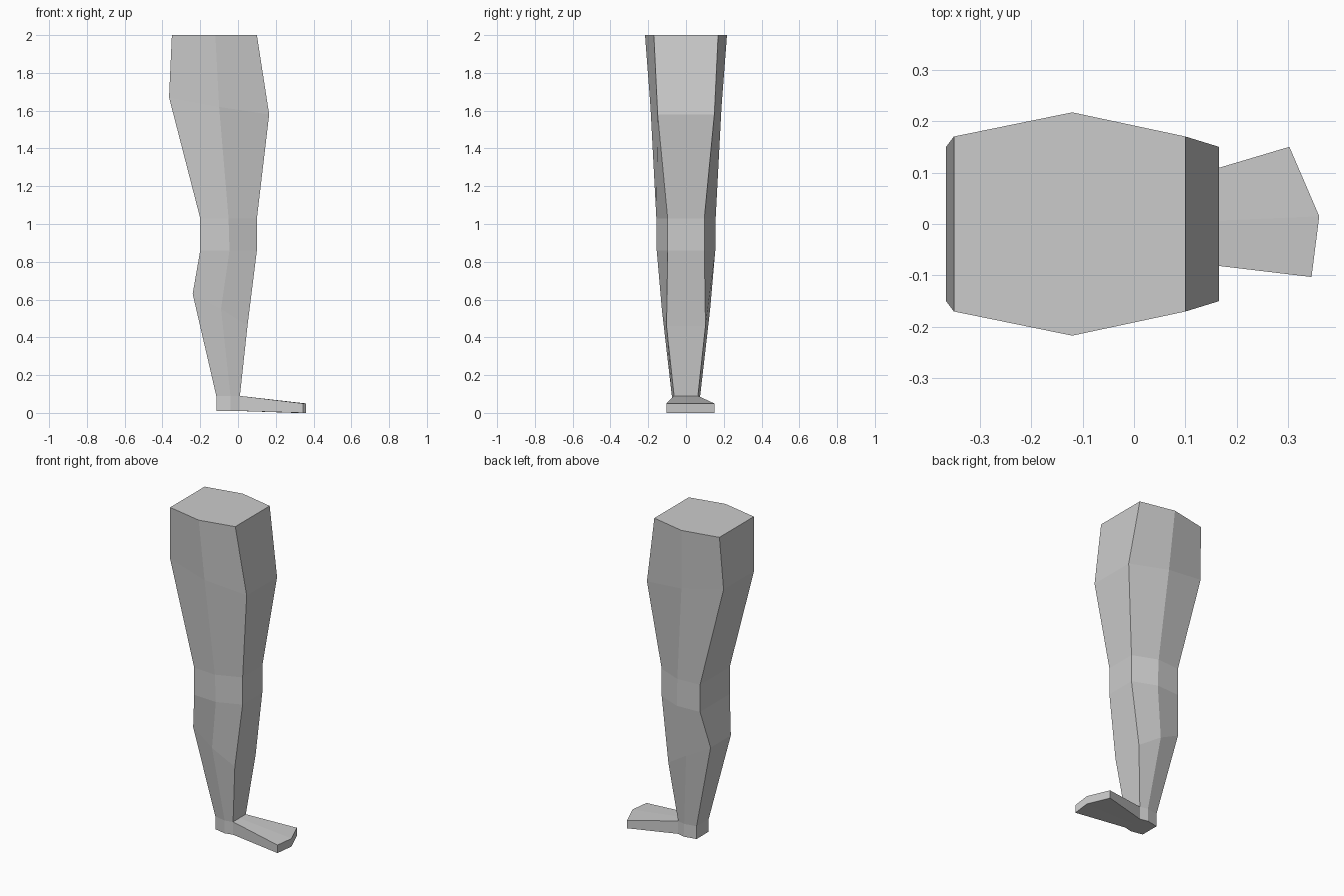
import bpy
import bmesh

default_cube = bpy.data.objects.get("Cube")
if default_cube:
    bpy.data.objects.remove(default_cube, do_unlink=True)


def make_material(name, grey):
    """One flat grey material."""
    material = bpy.data.materials.new(name)
    material.use_nodes = True
    colour = (grey, grey, grey, 1)
    material.diffuse_color = colour
    material.node_tree.nodes["Principled BSDF"].inputs["Base Color"].default_value = colour
    return material


def loft(name, rings, material, cap_start=True):
    """Join equal-sized rings of points with quads and close the ends."""
    bm = bmesh.new()
    loops = [[bm.verts.new(point) for point in ring] for ring in rings]
    for lower, upper in zip(loops, loops[1:]):
        for i in range(len(lower)):
            j = (i + 1) % len(lower)
            bm.faces.new((lower[i], lower[j], upper[j], upper[i]))
    if cap_start:
        bm.faces.new(reversed(loops[0]))
    bm.faces.new(loops[-1])
    bmesh.ops.recalc_face_normals(bm, faces=bm.faces)
    mesh = bpy.data.meshes.new(name)
    bm.to_mesh(mesh)
    bm.free()
    mesh.materials.append(material)
    part = bpy.data.objects.new(name, mesh)
    bpy.context.collection.objects.link(part)
    return part


def mirrored_ring(back, middle, front):
    """Six-sided ring from three points on one side, mirrored across y."""
    side = [back, middle, front]
    return [(x, -y, z) for x, y, z in side] + [(x, y, z) for x, y, z in reversed(side)]


skin = make_material("plain grey", 0.6)

# Leg: each row gives the back, side and front corner of one section
sections = [
    ((-.115, .06, .01), (-.04, .075, .01), (.01, .063, .01)),     # heel
    ((-.115, .06, .09), (-.04, .075, .09), (.01, .063, .09)),     # ankle
    ((-.24, .1, .63), (-.09, .128, .55), (.05, .103, .46)),       # calf
    ((-.2, .147, .86), (-.045, .155, .86), (.1, .097, .86)),      # below knee
    ((-.2, .147, 1.03), (-.05, .157, 1.03), (.1, .097, 1.03)),    # above knee
    ((-.365, .15, 1.67), (-.1, .188, 1.62), (.165, .15, 1.58)),   # thigh
    ((-.35, .17, 2), (-.12, .217, 2), (.1, .17, 2)),              # hip cut
]
loft("leg", [mirrored_ring(*section) for section in sections], skin)


def foot_ring(outline, top, bottom):
    """Upper edge of the foot followed by the sole edge beneath it."""
    upper = [(x, y, top) for x, y in outline]
    lower = [(x, y, bottom) for x, y in reversed(outline)]
    return upper + lower


# Foot: flares from the ankle to a slanted, two-faced toe
ankle_edge = [(.01, -.063), (.01, 0), (.01, .063)]
toe_edge = [(.345, -.103), (.36, .015), (.302, .15)]
loft("foot", [foot_ring(ankle_edge, .09, .01), foot_ring(toe_edge, .05, 0)],
     skin, cap_start=False)
